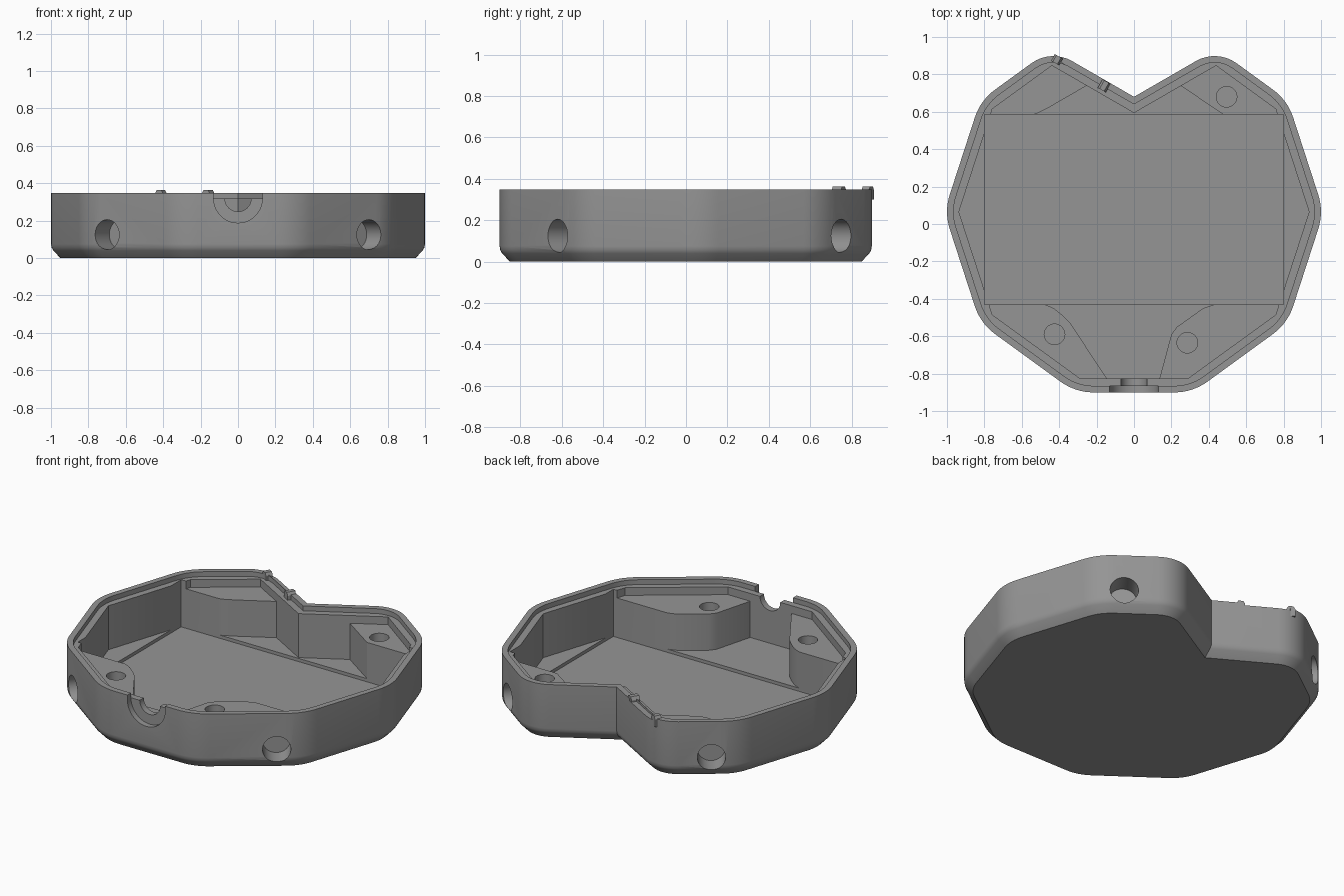
import bpy, bmesh
from math import radians, sin, cos, tan, pi
from mathutils import Vector, Matrix

if "Cube" in bpy.data.objects:
    bpy.data.objects.remove(bpy.data.objects["Cube"], do_unlink=True)

RADIUS, CENTRE_Y, NOTCH_Y = 1.015, 0.065, 0.68
TOP, LEDGE, SHELF, FLOOR, RECESS = 0.348, 0.318, 0.27, 0.045, 0.025

grey = bpy.data.materials.new("grey plastic")
grey.use_nodes = True
grey.diffuse_color = (0.3, 0.3, 0.3, 1)
grey.node_tree.nodes["Principled BSDF"].inputs["Base Color"].default_value = (0.3, 0.3, 0.3, 1)


def decagon(deg):
    return Vector((RADIUS * cos(radians(deg)), CENTRE_Y + RADIUS * sin(radians(deg))))


# Plan outline: a decagon whose back side is replaced by a V notch
upper = decagon(36)
slope, notch_slope = tan(radians(36)), tan(radians(30))
lobe_x = (upper.y + slope * upper.x - NOTCH_Y) / (slope + notch_slope)
lobe = Vector((lobe_x, NOTCH_Y + notch_slope * lobe_x))
half = [decagon(-72), decagon(-36), decagon(0), upper, lobe]
outline = half + [Vector((0, NOTCH_Y))] + [Vector((-p.x, p.y)) for p in reversed(half)]
rounding = [0.3] * 4 + [0.2, 0, 0.2] + [0.3] * 4


def edges_at(pts, i):
    a = (pts[i] - pts[i - 1]).normalized()
    b = (pts[(i + 1) % len(pts)] - pts[i]).normalized()
    return a, b, Vector((-a.y, a.x)), Vector((-b.y, b.x))


def inset(d):
    result = []
    for i, p in enumerate(outline):
        a, b, n1, n2 = edges_at(outline, i)
        result.append(p + (n1 + n2) * d / (1 + n1.dot(n2)))
    return result


def rounded(d, steps=8):
    pts, result = inset(d), []
    for i, p in enumerate(pts):
        if not rounding[i]:
            result.append(p)
            continue
        a, b, n1, n2 = edges_at(pts, i)
        turn, r = a.angle(b), rounding[i] - d
        centre = p - a * r * tan(turn / 2) + n1 * r
        for k in range(steps + 1):
            result.append(centre + Matrix.Rotation(turn * k / steps, 2) @ (-n1 * r))
    return result


def loft(name, rings, matrix=Matrix()):
    """Solid through equal-length rings, each given as (points, height)."""
    bm = bmesh.new()
    loops = [[bm.verts.new(matrix @ Vector((p[0], p[1], z))) for p in pts] for pts, z in rings]
    n = len(loops[0])
    for low, high in zip(loops, loops[1:]):
        for i in range(n):
            bm.faces.new((low[i], low[(i + 1) % n], high[(i + 1) % n], high[i]))
    bm.faces.new(loops[0][::-1])
    bm.faces.new(loops[-1])
    bmesh.ops.recalc_face_normals(bm, faces=bm.faces)
    mesh = bpy.data.meshes.new(name)
    bm.to_mesh(mesh)
    bm.free()
    mesh.materials.append(grey)
    ob = bpy.data.objects.new(name, mesh)
    bpy.context.collection.objects.link(ob)
    return ob


def prism(name, pts, z0, z1, matrix=Matrix()):
    return loft(name, [(pts, z0), (pts, z1)], matrix)


def combine(target, tool, operation="DIFFERENCE"):
    tool.hide_render = True
    mod = target.modifiers.new("shape", "BOOLEAN")
    mod.operation, mod.solver, mod.object = operation, "EXACT", tool
    bpy.context.view_layer.objects.active = target
    bpy.ops.object.modifier_apply(modifier=mod.name)
    bpy.data.objects.remove(tool, do_unlink=True)


def circle(r, start=0, sweep=2 * pi, n=32):
    return [(r * cos(start + sweep * k / n), r * sin(start + sweep * k / n)) for k in range(n)]


def rectangle(x0, x1, y0, y1):
    return [(x0, y0), (x1, y0), (x1, y1), (x0, y1)]


# Tray body with softened bottom edge
profile = [(0.05, 0), (0.012, 0.04), (0.003, 0.056), (0, 0.075), (0, TOP)]
body = loft("tray_body", [(rounded(d), z) for d, z in profile])

# Main cavity and stepped rim
combine(body, prism("cavity", inset(0.075), FLOOR, 0.5))
combine(body, prism("rim_step", rounded(0.035), LEDGE, 0.5))

# Corner shelves, rooted in the wall
root = inset(0.05)
shelves = [
    [(0.81, -0.42), (0.46, -0.42), (0.37, -0.45), (0.23, -0.55), (0.2, -0.59), (0.13, -0.85), root[0], root[1]],
    [(-0.81, -0.42), (-0.5, -0.42), (-0.43, -0.45), (-0.38, -0.49), (-0.34, -0.53), (-0.13, -0.85), root[10], root[9]],
    [(0.8, 0.57), (0.5, 0.57), (0.47, 0.59), (0.44, 0.61), (0.235, 0.75), root[4], root[3]],
    [(-0.8, 0.57), (-0.6, 0.57), (-0.52, 0.59), (-0.46, 0.62), (-0.235, 0.75), root[6], root[7]],
]
for pts in shelves:
    combine(body, prism("shelf", pts, FLOOR - 0.01, SHELF), "UNION")

# Rectangular bay, sunk slightly into the floor
combine(body, prism("bay", rectangle(-0.8, 0.8, -0.43, 0.585), RECESS, 0.5))

# Screw holes in three shelves
for x, y in [(0.495, 0.68), (-0.425, -0.59), (0.285, -0.635)]:
    combine(body, prism("screw_hole", circle(0.055), 0.12, 0.5, Matrix.Translation((x, y, 0))))

# Round blind holes through the slanted side walls
for side in (1, -1):
    for end in (1, -1):
        x = 0.7
        y = CENTRE_Y + end * (upper.y - CENTRE_Y + slope * (upper.x - x))
        outward = Vector((side * cos(radians(54)), end * sin(radians(54)), 0))
        place = Matrix.Translation((side * x, y, 0.125)) @ outward.to_track_quat("Z", "Y").to_matrix().to_4x4()
        combine(body, prism("side_hole", circle(0.08), -0.13, 0.13, place))

# Stepped U-shaped cable opening at the front
upright = Matrix.Rotation(pi / 2, 4, "X")
for r, depth in [(0.13, 0.865), (0.07, 0.8)]:
    u_shape = circle(r, pi, pi, 20) + [(r, 0), (r, 0.2), (-r, 0.2)]
    combine(body, prism("cable_opening", u_shape, depth, 1, Matrix.Translation((0, 0, LEDGE)) @ upright))

# Shallow slot in the rim on one side of the notch
def on_notch(x):
    return Matrix.Translation((x, NOTCH_Y - notch_slope * x, 0)) @ Matrix.Rotation(radians(150), 4, "Z")

combine(body, prism("rim_slot", rectangle(-0.14, 0.14, -0.03, 0.034), TOP - 0.014, 0.5, on_notch(-0.27)))

# Small tapered tabs at both ends of the slot
for name, x, back in [("slot_tab_outer", -0.395, 0.014), ("slot_tab_inner", -0.145, 0.003)]:
    tab = [(-0.025, 0.3), (0.025, 0.3), (0.025, 0.345), (0.014, 0.363), (-0.014, 0.363), (-0.025, 0.345)]
    prism(name, tab, -0.055, -back, on_notch(x) @ upright)

# Smooth the curved walls, keep hard edges
bpy.ops.object.select_all(action="DESELECT")
body.select_set(True)
bpy.context.view_layer.objects.active = body
bpy.ops.object.shade_smooth_by_angle(angle=radians(30))
